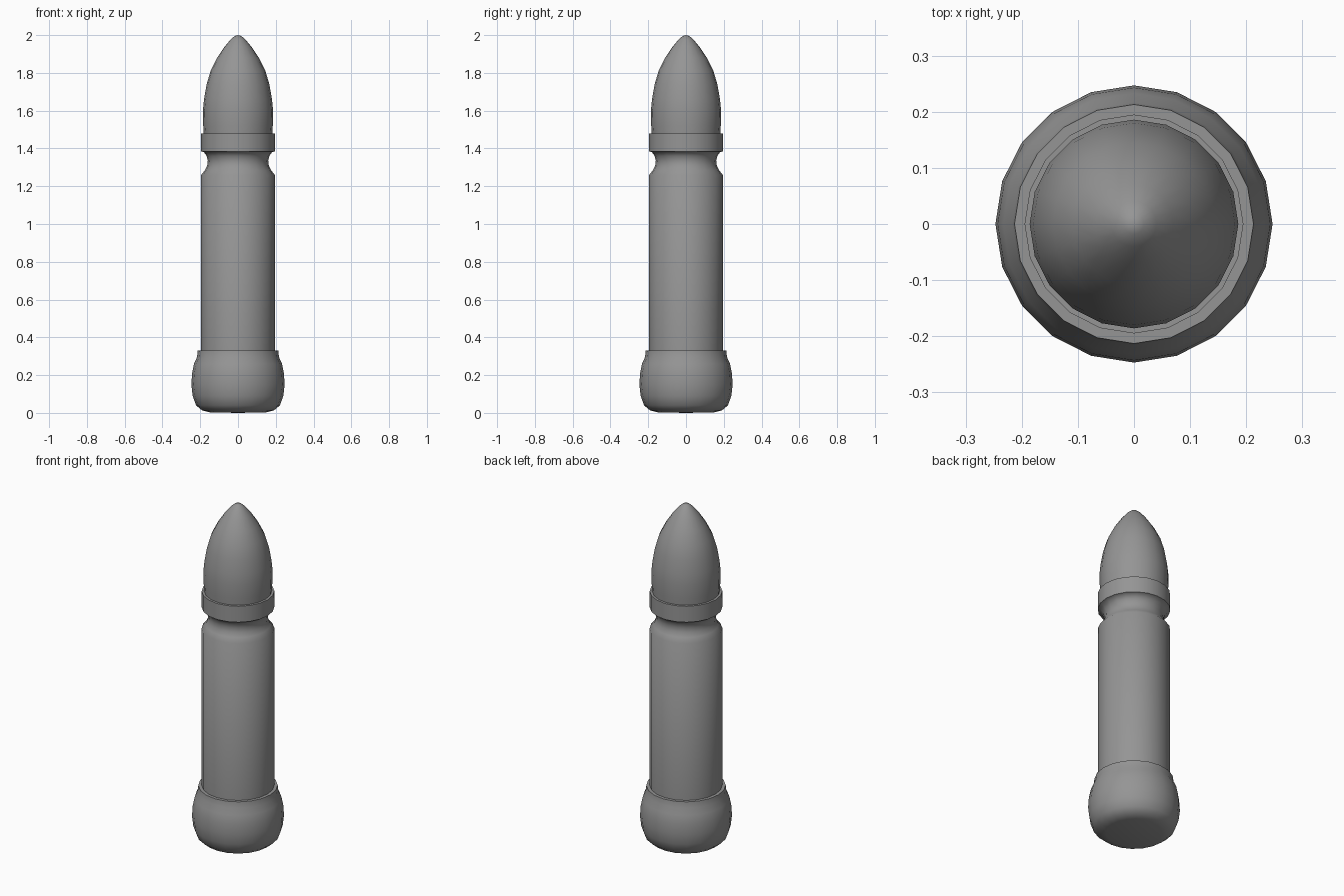
import bpy
import math

if "Cube" in bpy.data.objects:
    bpy.data.objects.remove(bpy.data.objects["Cube"], do_unlink=True)

SIDES = 20

grey = bpy.data.materials.new("metal_grey")
grey.use_nodes = True
colour = (0.3, 0.3, 0.3, 1)
grey.diffuse_color = colour
grey.node_tree.nodes["Principled BSDF"].inputs["Base Color"].default_value = colour


def lathe(name, profile, angle=40):
    """Revolve (radius, height) points round z; zero radius makes a pole."""
    verts, faces, rings = [], [], []
    for r, z in profile:
        n = 1 if r == 0 else SIDES
        rings.append(range(len(verts), len(verts) + n))
        for i in range(n):
            a = math.tau * i / SIDES
            verts.append((r * math.cos(a), r * math.sin(a), z))
    for low, high in zip(rings, rings[1:]):
        for i in range(SIDES):
            j = (i + 1) % SIDES
            if len(low) == 1:
                faces.append((low[0], high[j], high[i]))
            elif len(high) == 1:
                faces.append((low[i], low[j], high[0]))
            else:
                faces.append((low[i], low[j], high[j], high[i]))
    mesh = bpy.data.meshes.new(name)
    mesh.from_pydata(verts, [], faces)
    mesh.materials.append(grey)
    obj = bpy.data.objects.new(name, mesh)
    bpy.context.collection.objects.link(obj)
    bpy.ops.object.select_all(action='DESELECT')
    obj.select_set(True)
    bpy.context.view_layer.objects.active = obj
    bpy.ops.object.shade_smooth_by_angle(angle=math.radians(angle))
    return obj


# Rounded base cup with a thin rim
lathe("base_cup", [(0, 0), (0.15, 0.003), (0.19, 0.013), (0.222, 0.04),
                   (0.24, 0.09), (0.247, 0.15), (0.243, 0.21),
                   (0.233, 0.26), (0.217, 0.295), (0.213, 0.33),
                   (0.195, 0.33), (0.19, 0.3), (0, 0.3)])

# Cylindrical body with a curved groove and a collar
lathe("body", [(0, 0.28), (0.195, 0.28), (0.195, 1.26), (0.175, 1.285),
               (0.163, 1.31), (0.16, 1.335), (0.166, 1.36), (0.18, 1.38),
               (0.195, 1.385), (0.195, 1.48), (0.183, 1.48), (0, 1.475)], 50)

# Pointed nose
lathe("nose", [(0, 1.46), (0.18, 1.46), (0.184, 1.52), (0.186, 1.6),
               (0.18, 1.66), (0.166, 1.74), (0.145, 1.81), (0.11, 1.88),
               (0.07, 1.94), (0.04, 1.976), (0.018, 1.995), (0, 2.0)])
